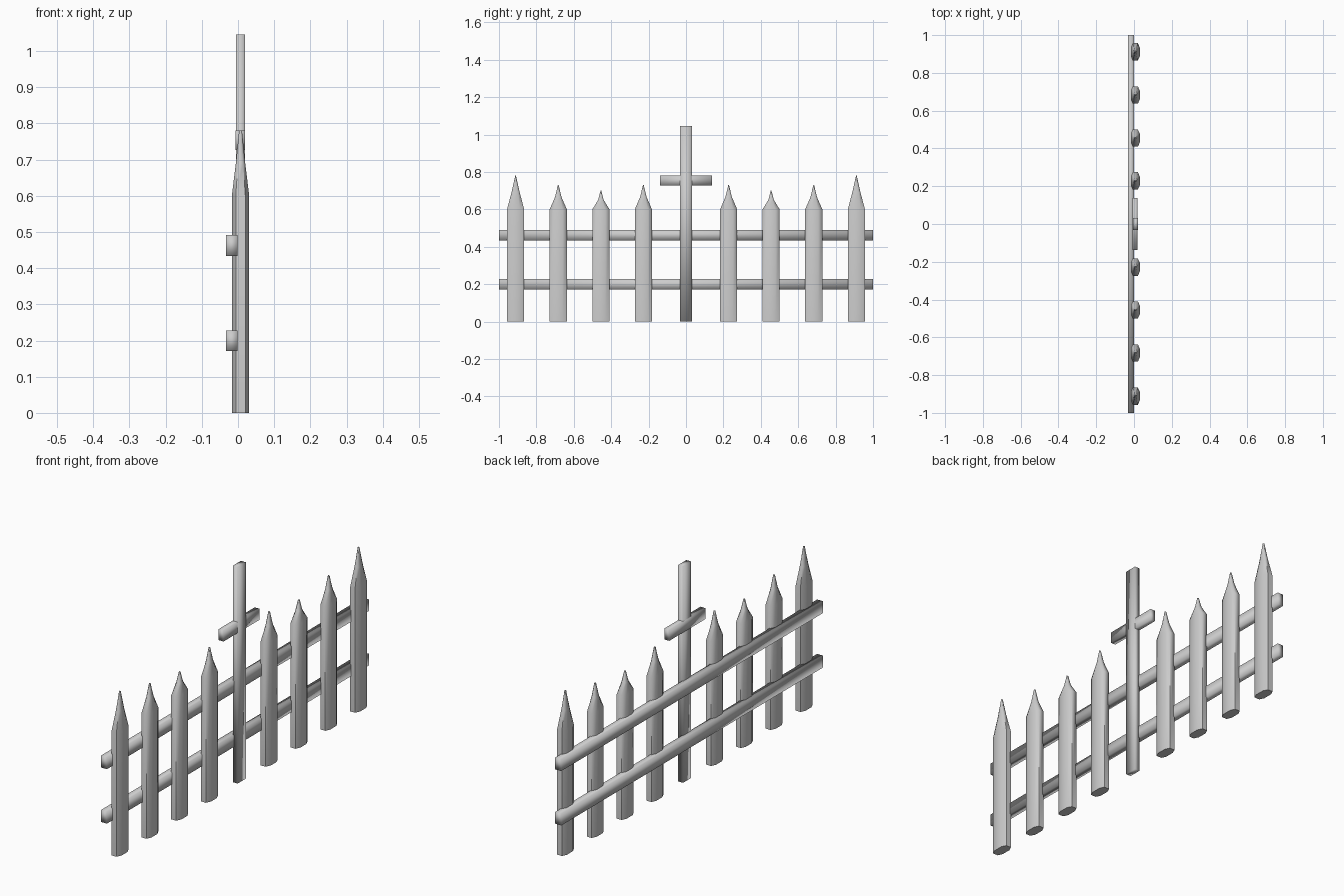
import bpy, bmesh, math

if "Cube" in bpy.data.objects:
    bpy.data.objects.remove(bpy.data.objects["Cube"])

CX = 0.007  # picket centre line in depth


def finish(name, bm, angle=None):
    bmesh.ops.recalc_face_normals(bm, faces=bm.faces)
    me = bpy.data.meshes.new(name)
    bm.to_mesh(me)
    bm.free()
    ob = bpy.data.objects.new(name, me)
    bpy.context.collection.objects.link(ob)
    bpy.ops.object.select_all(action='DESELECT')
    ob.select_set(True)
    bpy.context.view_layer.objects.active = ob
    if angle is None:
        bpy.ops.object.shade_smooth()
    else:
        bpy.ops.object.shade_smooth_by_angle(angle=math.radians(angle))
    return ob


def box(name, x, y, z):
    bm = bmesh.new()
    bmesh.ops.create_cube(bm, size=1)
    for v in bm.verts:
        v.co = [lo + (c + 0.5) * (hi - lo) for c, (lo, hi) in zip(v.co, (x, y, z))]
    return finish(name, bm)


def picket(name, y, top):
    # chamfered section lofted up to a slightly concave point
    h = top - 0.6
    mid = 0.015 + (h - 0.10) * 0.09
    levels = [(0, 0.024, 0.046), (0.6, 0.024, 0.046),
              (0.6 + h * 0.5, 0.013, mid), (top, 0.004, 0.002)]
    section = [(1, .5), (.55, 1), (-.55, 1), (-1, .5),
               (-1, -.5), (-.55, -1), (.55, -1), (1, -.5)]
    bm = bmesh.new()
    rings = [[bm.verts.new((CX + sx * hx, y + sy * hy, z)) for sx, sy in section]
             for z, hx, hy in levels]
    for a, b in zip(rings, rings[1:]):
        for i in range(8):
            j = (i + 1) % 8
            bm.faces.new((a[i], a[j], b[j], b[i]))
    bm.faces.new(rings[0])
    bm.faces.new(rings[-1])
    return finish(name, bm, 62)


# pickets, paired about the middle
for n, (y, top) in enumerate([(0.228, 0.73), (0.455, 0.70), (0.683, 0.73), (0.911, 0.78)], 1):
    picket(f"picket_left_{n}", -y, top)
    picket(f"picket_right_{n}", y, top)

# horizontal rails behind the pickets
box("lower_rail", (-0.033, -0.001), (-1, 1), (0.171, 0.228))
box("upper_rail", (-0.033, -0.001), (-1, 1), (0.434, 0.491))

# central cross
box("cross_post", (-0.006, 0.020), (-0.031, 0.031), (0, 1.046))
box("cross_bar", (-0.007, 0.019), (-0.138, 0.138), (0.727, 0.780))
